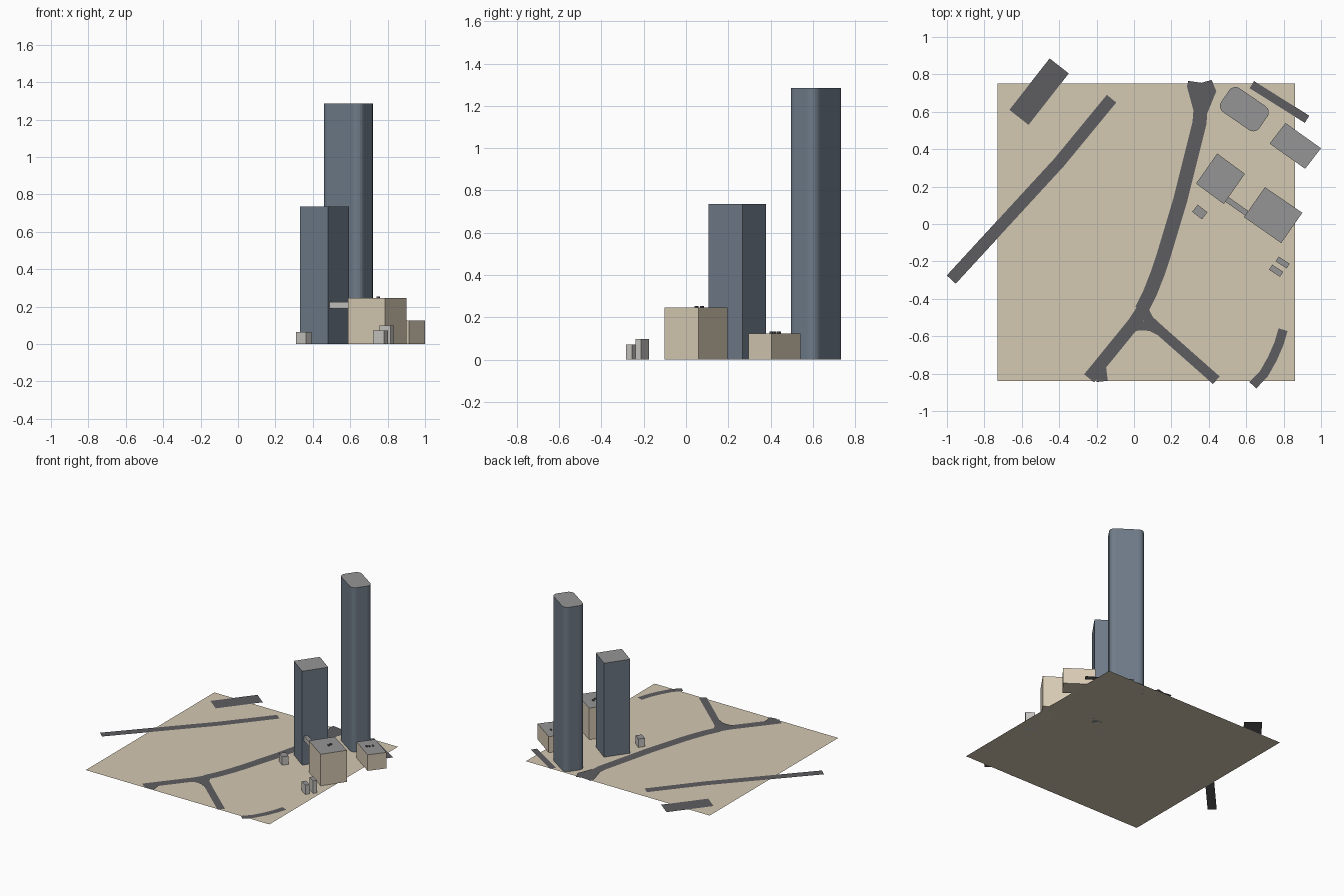
import bpy, bmesh
from math import sin, cos, radians, pi
from mathutils import Vector

if "Cube" in bpy.data.objects:
    bpy.data.objects.remove(bpy.data.objects["Cube"])


def material(name, r, g, b):
    m = bpy.data.materials.new(name)
    m.diffuse_color = (r, g, b, 1)
    m.use_nodes = True
    m.node_tree.nodes["Principled BSDF"].inputs["Base Color"].default_value = m.diffuse_color
    return m


GROUND = material("sand", 0.66, 0.58, 0.45)
ROAD = material("asphalt", 0.11, 0.11, 0.12)
GLASS = material("blue_glass", 0.16, 0.20, 0.25)
STONE = material("cream_stone", 0.70, 0.61, 0.47)
PALE = material("pale_grey", 0.58, 0.57, 0.54)
ROOF = material("roof_grey", 0.30, 0.30, 0.30)
DARK = material("dark_metal", 0.10, 0.10, 0.11)


def finish(bm, name, *mats):
    me = bpy.data.meshes.new(name)
    bm.to_mesh(me)
    bm.free()
    for m in mats:
        me.materials.append(m)
    ob = bpy.data.objects.new(name, me)
    bpy.context.collection.objects.link(ob)
    return ob


def prism(name, outline, z0, z1, wall, roof=ROOF):
    """Extrude a counter-clockwise outline; the top face gets the roof material."""
    bm = bmesh.new()
    low = [bm.verts.new((x, y, z0)) for x, y in outline]
    top = [bm.verts.new((x, y, z1)) for x, y in outline]
    n = len(outline)
    for i in range(n):
        j = (i + 1) % n
        bm.faces.new((low[i], low[j], top[j], top[i]))
    bm.faces.new(low[::-1])
    bm.faces.new(top).material_index = 1
    return finish(bm, name, wall, roof)


def rounded_rect(cx, cy, w, d, angle, r=0.0, steps=5):
    """Rotated rectangle outline with optional rounded corners."""
    a, pts = radians(angle), []
    for k, (sx, sy) in enumerate(((1, 1), (-1, 1), (-1, -1), (1, -1))):
        for s in range(steps + 1 if r else 1):
            t = (k + (s / steps if r else 0)) * pi / 2
            x = sx * (w / 2 - r) + r * cos(t)
            y = sy * (d / 2 - r) + r * sin(t)
            pts.append((cx + x * cos(a) - y * sin(a), cy + x * sin(a) + y * cos(a)))
    return pts


def flat(name, outline, z, mat):
    bm = bmesh.new()
    bm.faces.new([bm.verts.new((x, y, z)) for x, y in outline])
    return finish(bm, name, mat)


def road(name, path, width, z=0.004):
    """Flat mitred ribbon along a centre line."""
    p = [Vector(q) for q in path]
    bm, rows = bmesh.new(), []
    for i, c in enumerate(p):
        d0 = (c - p[i - 1]).normalized() if i else (p[1] - c).normalized()
        d1 = (p[i + 1] - c).normalized() if i < len(p) - 1 else d0
        t = (d0 + d1).normalized()
        n = Vector((-t.y, t.x)) * (width / 2 / t.dot(d0))
        rows.append([bm.verts.new((*(c + s * n), z)) for s in (1, -1)])
    for (l0, r0), (l1, r1) in zip(rows, rows[1:]):
        bm.faces.new((l0, r0, r1, l1))
    return finish(bm, name, ROAD)


# Ground sheet
flat("ground", [(-0.73, -0.84), (0.86, -0.84), (0.86, 0.75), (-0.73, 0.75)], 0, GROUND)

# Forked main road with its small traffic triangle
road("main_road", [(0.36, 0.75), (0.358, 0.64), (0.35, 0.54), (0.245, 0.12),
                   (0.155, -0.18), (0.13, -0.255), (0.085, -0.37), (0.04, -0.46)], 0.075)
road("left_branch", [(0.055, -0.445), (0.0, -0.53), (-0.24, -0.825)], 0.068, 0.0042)
road("right_branch", [(0.045, -0.45), (0.08, -0.515), (0.14, -0.57), (0.44, -0.835)],
     0.054, 0.0044)
road("fork_link", [(-0.02, -0.56), (0.015, -0.548), (0.05, -0.545), (0.09, -0.55),
                   (0.14, -0.575)], 0.046, 0.0046)
flat("main_road_flare", [(0.32, 0.60), (0.395, 0.60), (0.44, 0.71), (0.415, 0.77),
                         (0.36, 0.755), (0.29, 0.765), (0.283, 0.735)], 0.0048, ROAD)
flat("left_branch_flare", [(-0.15, -0.76), (-0.2, -0.79), (-0.2, -0.845), (-0.14, -0.838)][::1],
     0.0048, ROAD)

# Separate roads
road("west_road", [(-0.977, -0.297), (-0.40, 0.33), (-0.12, 0.67)], 0.065)
road("wide_road", [(-0.40, 0.845), (-0.615, 0.57)], 0.13)
road("north_east_road", [(0.63, 0.745), (0.925, 0.56)], 0.045)
road("south_east_road", [(0.797, -0.565), (0.775, -0.64), (0.74, -0.72),
                         (0.695, -0.80), (0.635, -0.862)], 0.05)

# Towers
prism("tall_tower", rounded_rect(0.59, 0.614, 0.248, 0.155, -34.5, 0.04), 0, 1.285, GLASS)
prism("short_tower", [(0.48, 0.107), (0.593, 0.268), (0.445, 0.377), (0.332, 0.216)],
      0, 0.735, GLASS)

# Low blocks
prism("large_block", [(0.787, -0.102), (0.90, 0.06), (0.70, 0.197), (0.588, 0.037)],
      0, 0.247, STONE)
prism("low_block", [(0.915, 0.295), (1.0, 0.405), (0.81, 0.54), (0.725, 0.43)],
      0, 0.125, STONE)

# Elevated link between the short tower and the large block
prism("sky_bridge", rounded_rect(0.553, 0.092, 0.15, 0.03, -35), 0.19, 0.225, PALE)

# Small pavilions: x, y, width, depth, angle, height
for i, (x, y, w, d, a, h) in enumerate(((0.352, 0.064, 0.066, 0.048, -38, 0.065),
                                        (0.795, -0.206, 0.07, 0.03, -33, 0.098),
                                        (0.760, -0.250, 0.07, 0.032, -33, 0.072))):
    prism(f"pavilion_{i + 1}", rounded_rect(x, y, w, d, a), 0, h, PALE)

# Rooftop units: x, y, roof height
for i, (x, y, z) in enumerate(((0.75, 0.05, 0.247), (0.75, 0.075, 0.247),
                               (0.83, 0.405, 0.125), (0.845, 0.418, 0.125),
                               (0.86, 0.44, 0.125))):
    prism(f"roof_unit_{i + 1}", rounded_rect(x, y, 0.016, 0.012, -35), z, z + 0.008, DARK)

# Make every face point outward / upward
for ob in bpy.data.objects:
    bm = bmesh.new()
    bm.from_mesh(ob.data)
    if len(bm.faces) and all(abs(f.normal.z) > 0.9 for f in bm.faces):
        bmesh.ops.reverse_faces(bm, faces=[f for f in bm.faces if f.normal.z < 0])
    bm.to_mesh(ob.data)
    bm.free()
